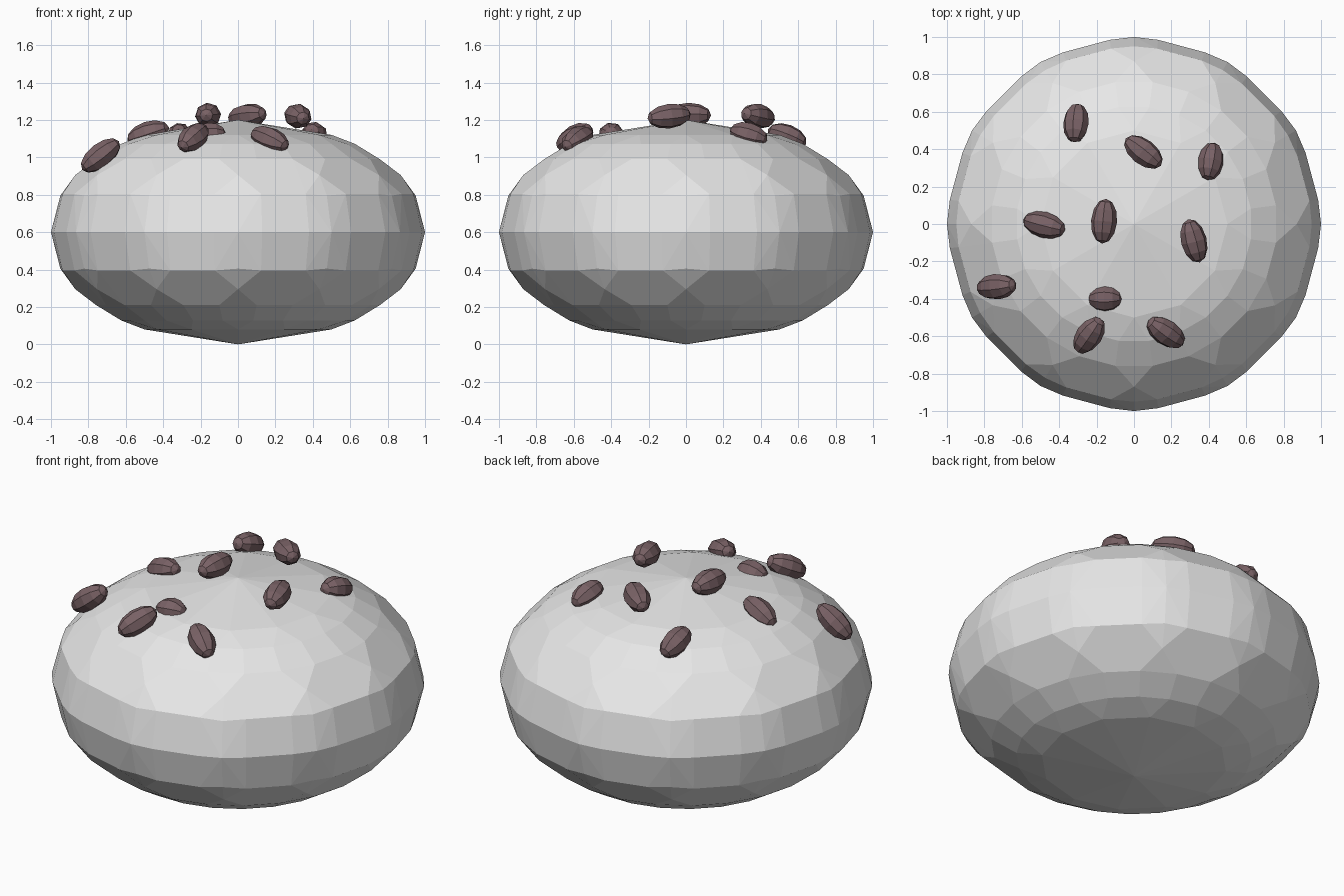
import bpy, bmesh
from math import sin, cos, sqrt, radians
from mathutils import Vector, Matrix

cube = bpy.data.objects.get("Cube")
if cube:
    bpy.data.objects.remove(cube, do_unlink=True)

HALF = 0.6  # half height of the bun


def material(name, rgb):
    m = bpy.data.materials.new(name)
    m.use_nodes = True
    m.diffuse_color = (*rgb, 1)
    m.node_tree.nodes["Principled BSDF"].inputs["Base Color"].default_value = (*rgb, 1)
    return m


def add_object(name, bm, mat):
    mesh = bpy.data.meshes.new(name)
    bm.to_mesh(mesh)
    bm.free()
    mesh.materials.append(mat)
    ob = bpy.data.objects.new(name, mesh)
    bpy.context.collection.objects.link(ob)
    return ob


dough = material("pale_grey_dough", (0.8, 0.8, 0.8))
brown = material("dark_plum_brown", (0.19, 0.12, 0.13))

# Faceted bun: twelve-fold rings of points, wrapped in a convex hull
# (radius, height above the middle, angles inside each 30 degree sector)
SIDES = (7.5, 22.5)
rings = [
    (1.0, 0.0, (0,)), (0.993, 0.0, SIDES),
    (0.95, 0.195, (0,)), (0.946, 0.205, SIDES),
    (0.87, 0.305, (0,)), (0.765, 0.39, SIDES),
    (0.63, 0.472, SIDES), (0.5, 0.52, (0,)),
]
bm = bmesh.new()
for side in (1, -1):
    bm.verts.new((0, 0, HALF + side * HALF))
    for radius, height, angles in rings:
        if side < 0 and height == 0:
            continue
        for sector in range(12):
            for a in angles:
                t = radians(30 * sector + a)
                bm.verts.new((radius * cos(t), radius * sin(t), HALF + side * height))
bmesh.ops.convex_hull(bm, input=bm.verts[:])
bmesh.ops.recalc_face_normals(bm, faces=bm.faces[:])
add_object("bun", bm, dough)

# Seeds: x, y, z, heading in degrees, half length
seeds = [
    (-0.31, 0.54, 1.11, 85, 0.11),
    (0.05, 0.385, 1.22, -38, 0.12),
    (0.41, 0.335, 1.12, 80, 0.105),
    (-0.48, -0.005, 1.125, -15, 0.12),
    (-0.16, 0.015, 1.225, 85, 0.12),
    (0.32, -0.09, 1.22, 105, 0.12),
    (-0.735, -0.335, 1.01, 5, 0.125),
    (-0.155, -0.4, 1.12, 0, 0.09),
    (-0.24, -0.595, 1.105, 55, 0.12),
    (0.17, -0.58, 1.095, -35, 0.12),
]


def add_seed(index, x, y, z, heading, half_length):
    # Lie the seed along the slope of the bun
    rise = HALF * sqrt(max(0.05, 1 - x * x - y * y))
    normal = Vector((x, y, rise / HALF ** 2)).normalized()
    t = radians(heading)
    along = Vector((cos(t), sin(t), 0))
    along.z = -(along.x * normal.x + along.y * normal.y) / normal.z
    along.normalize()
    across = normal.cross(along)
    turn = Matrix((across, normal, along)).transposed().to_4x4()
    bm = bmesh.new()
    bmesh.ops.create_uvsphere(bm, u_segments=8, v_segments=6, radius=1)
    bmesh.ops.scale(bm, vec=(0.07, 0.067, half_length), verts=bm.verts[:])
    bmesh.ops.transform(bm, matrix=Matrix.Translation((x, y, z)) @ turn, verts=bm.verts[:])
    add_object(f"seed_{index}", bm, brown)


for i, seed in enumerate(seeds, 1):
    add_seed(i, *seed)
